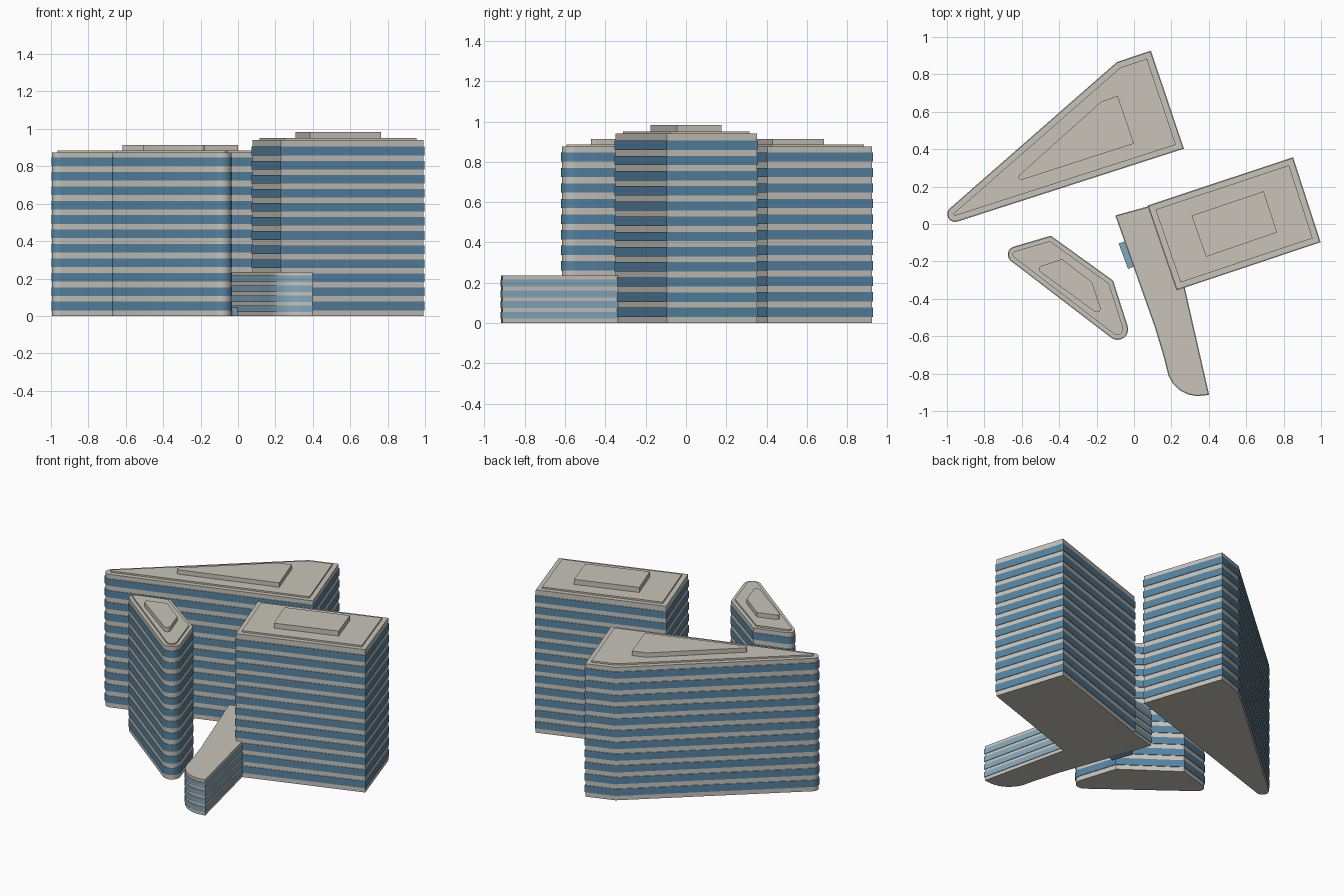
import bpy, bmesh, math
from mathutils import Vector

cube = bpy.data.objects.get("Cube")
if cube:
    bpy.data.objects.remove(cube, do_unlink=True)


def material(name, rgb):
    m = bpy.data.materials.new(name)
    m.use_nodes = True
    m.diffuse_color = (*rgb, 1)
    m.node_tree.nodes["Principled BSDF"].inputs["Base Color"].default_value = (*rgb, 1)
    return m


STONE = material("pale_stone", (0.58, 0.55, 0.49))
GLASS = material("blue_glass", (0.09, 0.23, 0.37))
LIGHT = material("light_glass", (0.22, 0.39, 0.51))


def outline(corners, segments=8):
    """Plan outline from (x, y) or (x, y, fillet radius) corners, counter-clockwise."""
    pts = []
    n = len(corners)
    for i, c in enumerate(corners):
        p = Vector(c[:2])
        if len(c) == 2:
            pts.append(p)
            continue
        a = (Vector(corners[i - 1][:2]) - p).normalized()
        b = (Vector(corners[(i + 1) % n][:2]) - p).normalized()
        half = a.angle(b) / 2
        centre = p + (a + b).normalized() * c[2] / math.sin(half)
        start = p + a * c[2] / math.tan(half) - centre
        sweep = math.pi - 2 * half
        for k in range(segments + 1):
            t = sweep * k / segments
            pts.append(centre + Vector((start.x * math.cos(t) - start.y * math.sin(t),
                                        start.x * math.sin(t) + start.y * math.cos(t))))
    return pts


def offset(pts, d):
    """Move every edge of an outline outwards by d."""
    out = []
    for i, p in enumerate(pts):
        e = (p - pts[i - 1]).normalized()
        f = (pts[(i + 1) % len(pts)] - p).normalized()
        n1, n2 = Vector((e.y, -e.x)), Vector((f.y, -f.x))
        out.append(p + (n1 + n2) * d / (1 + n1.dot(n2)))
    return out


def stack(name, pts, levels, mats):
    """Closed solid from (z, offset, material index of the wall below) levels."""
    bm = bmesh.new()
    rings = [[bm.verts.new((p.x, p.y, z)) for p in offset(pts, d)] for z, d, _ in levels]
    bm.faces.new(rings[0][::-1])
    n = len(pts)
    for lower, upper, level in zip(rings, rings[1:], levels[1:]):
        for i in range(n):
            j = (i + 1) % n
            bm.faces.new((lower[i], lower[j], upper[j], upper[i])).material_index = level[2]
    bm.faces.new(rings[-1])
    mesh = bpy.data.meshes.new(name)
    bm.to_mesh(mesh)
    bm.free()
    for m in mats:
        mesh.materials.append(m)
    ob = bpy.data.objects.new(name, mesh)
    bpy.context.collection.objects.link(ob)
    bpy.ops.object.select_all(action='DESELECT')
    ob.select_set(True)
    bpy.context.view_layer.objects.active = ob
    bpy.ops.object.shade_smooth_by_angle(angle=math.radians(25))
    return ob


def banded(name, corners, floors, first, last, band, top, glass, step=0.0):
    """Storeys of proud glass bands between stone bands, with an optional raised roof."""
    proud = 0.004
    levels = [(0, 0, 0)]
    pitch = (last - first - band) / (floors - 1)
    for i in range(floors):
        z = first + i * pitch
        levels += [(z, 0, 0), (z, proud, 0), (z + band, proud, 1), (z + band, 0, 0)]
    levels.append((top, 0, 0))
    if step:
        levels += [(top, -step, 0), (top + 0.01, -step, 0)]
    return stack(name, outline(corners), levels, [STONE, glass])


def block(name, corners, bottom, top, mat=STONE):
    return stack(name, outline(corners), [(bottom, 0, 0), (top, 0, 0)], [mat])


# Wedge tower at the back
banded("wedge_tower", [(-1.12, -0.04, 0.038), (0.262, 0.405), (0.088, 0.922), (-0.09, 0.862)],
       11, 0.03, 0.847, 0.046, 0.875, GLASS, 0.03)
block("wedge_penthouse", [(-0.665, 0.215, 0.015), (0.0, 0.43), (-0.087, 0.685), (-0.175, 0.655)],
      0.88, 0.914)

# Rectangular tower on the left
banded("rectangular_tower", [(0.077, 0.096), (0.23, -0.35), (0.993, -0.095), (0.848, 0.352)],
       12, 0.03, 0.905, 0.046, 0.94, GLASS, 0.03)
block("rectangular_penthouse", [(0.308, 0.045), (0.385, -0.175), (0.765, -0.045), (0.693, 0.175)],
      0.945, 0.983)

# Slim tower at the front right
banded("slim_tower", [(-0.718, -0.147, 0.04), (0.014, -0.708, 0.053), (-0.115, -0.305),
                      (-0.445, -0.067)],
       11, 0.03, 0.847, 0.046, 0.875, GLASS, 0.022)
block("slim_penthouse", [(-0.53, -0.235, 0.018), (-0.16, -0.505, 0.02), (-0.225, -0.31),
                         (-0.385, -0.188)], 0.88, 0.914)

# Low curved wing and its entrance
banded("low_wing", [(-0.095, 0.043), (0.115, -0.55), (0.16, -0.7), (0.188, -0.81), (0.21, -0.85),
                    (0.245, -0.885), (0.29, -0.908), (0.34, -0.917), (0.397, -0.91),
                    (0.265, -0.33), (0.235, -0.3), (0.09, 0.094)],
       4, 0.022, 0.215, 0.034, 0.235, LIGHT)
block("entrance", [(-0.082, -0.105), (-0.032, -0.24), (0.015, -0.222), (-0.035, -0.088)],
      0, 0.045, LIGHT)
